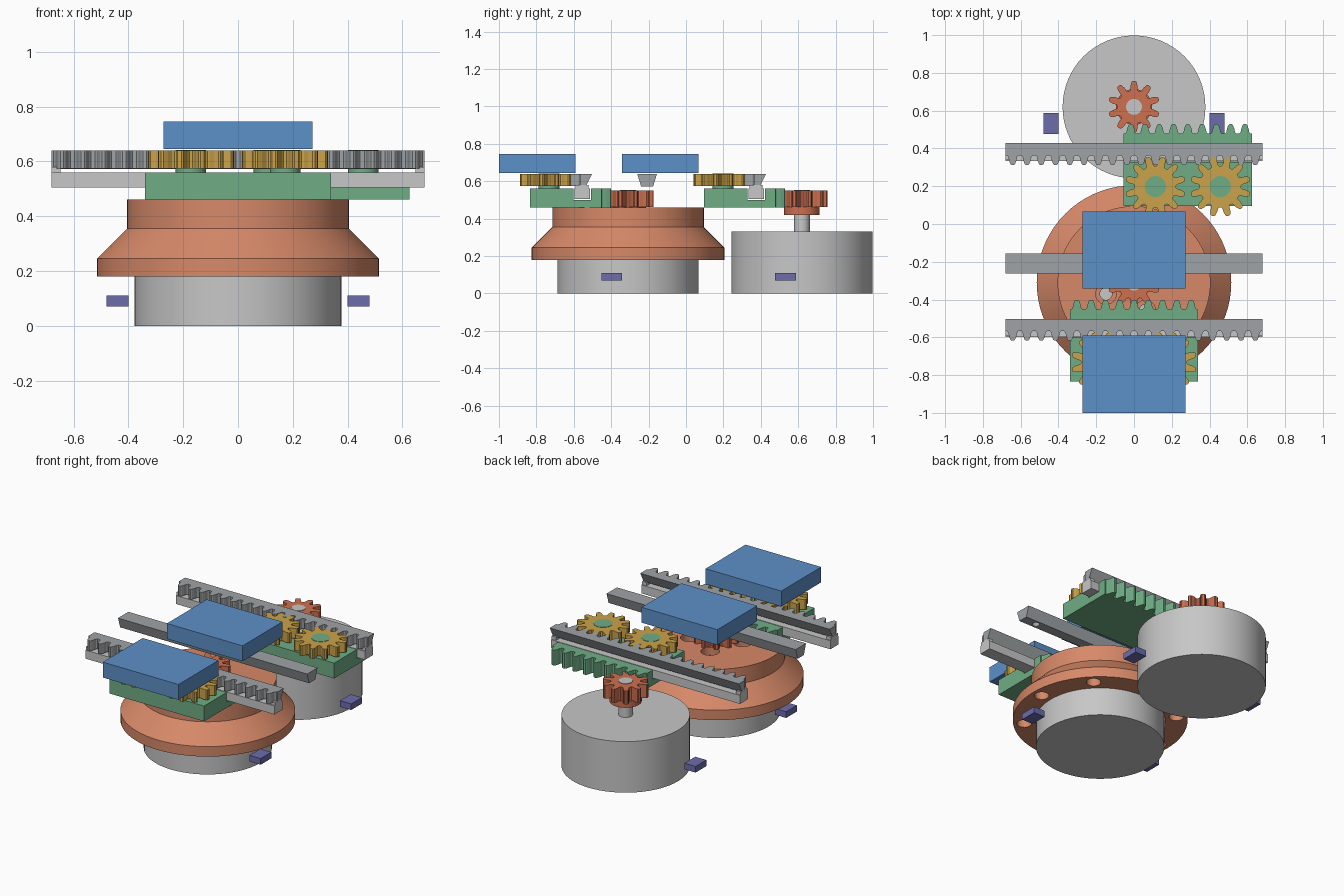
import bpy, bmesh
from math import cos, sin, pi, radians

cube = bpy.data.objects.get("Cube")
if cube:
    bpy.data.objects.remove(cube, do_unlink=True)


def material(name, rgb):
    m = bpy.data.materials.new(name)
    m.use_nodes = True
    m.diffuse_color = (*rgb, 1)
    m.node_tree.nodes["Principled BSDF"].inputs["Base Color"].default_value = (*rgb, 1)
    return m


BLUE = material("blue", (0.107, 0.28, 0.58))
ORANGE = material("orange", (0.68, 0.25, 0.14))
GREEN = material("green", (0.16, 0.42, 0.24))
GOLD = material("gold", (0.6, 0.37, 0.07))
RED = material("red", (0.61, 0.16, 0.08))
STEEL = material("steel grey", (0.35, 0.37, 0.385))
LIGHT = material("light grey", (0.57, 0.57, 0.57))
PURPLE = material("purple", (0.15, 0.15, 0.41))

PITCH = 0.072
MODULE = PITCH / pi


def finish(name, bm, mat):
    bmesh.ops.recalc_face_normals(bm, faces=bm.faces)
    mesh = bpy.data.meshes.new(name)
    bm.to_mesh(mesh)
    bm.free()
    ob = bpy.data.objects.new(name, mesh)
    bpy.context.collection.objects.link(ob)
    if mat:
        mesh.materials.append(mat)
    return ob


def smooth(ob):
    bpy.ops.object.select_all(action="DESELECT")
    ob.select_set(True)
    bpy.context.view_layer.objects.active = ob
    bpy.ops.object.shade_smooth_by_angle(angle=radians(30))


def prism(name, start, end, mat):
    """Solid between two matching outlines."""
    bm = bmesh.new()
    a = [bm.verts.new(p) for p in start]
    b = [bm.verts.new(p) for p in end]
    n = len(a)
    bm.faces.new(a)
    bm.faces.new(b[::-1])
    for i in range(n):
        bm.faces.new((a[i], a[(i + 1) % n], b[(i + 1) % n], b[i]))
    return finish(name, bm, mat)


def upright(name, outline, z0, z1, mat):
    return prism(name, [(x, y, z0) for x, y in outline], [(x, y, z1) for x, y in outline], mat)


def bar(name, section, x0, x1, mat):
    return prism(name, [(x0, y, z) for y, z in section], [(x1, y, z) for y, z in section], mat)


def box(name, x0, x1, y0, y1, z0, z1, mat):
    return bar(name, [(y0, z0), (y1, z0), (y1, z1), (y0, z1)], x0, x1, mat)


def cylinder(name, x, y, r, z0, z1, mat, n=64):
    ring = [(x + r * cos(2 * pi * i / n), y + r * sin(2 * pi * i / n)) for i in range(n)]
    ob = upright(name, ring, z0, z1, mat)
    smooth(ob)
    return ob


def lathe(name, x, y, profile, mat, n=72):
    bm = bmesh.new()
    rings = []
    for r, z in profile:
        rings.append([bm.verts.new((x + r * cos(2 * pi * i / n), y + r * sin(2 * pi * i / n), z))
                      for i in range(n)])
    for a, b in zip(rings, rings[1:]):
        for i in range(n):
            j = (i + 1) % n
            bm.faces.new((a[i], a[j], b[j], b[i]))
    bm.faces.new(rings[0])
    bm.faces.new(rings[-1])
    return finish(name, bm, mat)


def drill(ob, holes):
    """Cut round holes given as (x, y, radius, z0, z1)."""
    for x, y, r, z0, z1 in holes:
        cutter = cylinder("cutter", x, y, r, z0, z1, None, 24)
        cutter.hide_render = True
        mod = ob.modifiers.new("hole", "BOOLEAN")
        mod.operation = "DIFFERENCE"
        mod.solver = "EXACT"
        mod.object = cutter
        bpy.context.view_layer.objects.active = ob
        bpy.ops.object.modifier_apply(modifier=mod.name)
        bpy.data.objects.remove(cutter, do_unlink=True)


# Tooth shape: offset along the pitch, height from the pitch line in modules
TOOTH = [(-0.4, -1.2), (-0.31, -0.9), (-0.25, 0), (-0.16, 0.8), (-0.08, 1),
         (0.08, 1), (0.16, 0.8), (0.25, 0), (0.31, -0.9), (0.4, -1.2)]


def gear(name, x, y, teeth, z0, z1, mat, phase=0.0):
    radius = teeth * MODULE / 2
    outline = []
    for k in range(teeth):
        for t, h in TOOTH:
            a = phase + 2 * pi * (k + t) / teeth
            r = radius + h * MODULE
            outline.append((x + r * cos(a), y + r * sin(a)))
    return upright(name, outline, z0, z1, mat)


def rack_teeth(name, x0, x1, line, side, z0, z1, mat):
    """Row of teeth on a pitch line, pointing along side * y."""
    count = int((x1 - x0) / PITCH + 0.1)
    step = (x1 - x0) / count
    base = line - side * 1.6 * MODULE
    outline = [(x0, base)]
    for k in range(count):
        outline += [(x0 + (k + 0.5 + t) * step, line + side * h * MODULE) for t, h in TOOTH]
    outline.append((x1, base))
    return upright(name, outline, z0, z1, mat)


# Motors with shafts, side tabs and drive gears
for label, y in (("front", -0.31), ("rear", 0.62)):
    cylinder(label + "_motor", 0, y, 0.378, 0, 0.332, LIGHT)
    cylinder(label + "_shaft", 0, y, 0.042, 0.33, 0.553, LIGHT, 32)
    cylinder(label + "_gear_hub", 0, y, 0.095, 0.42, 0.462, RED, 40)
    gear(label + "_drive_gear", 0, y, 10, 0.462, 0.55, RED, pi / 2)
    for side, s in (("left", 1), ("right", -1)):
        box(label + "_" + side + "_tab", s * 0.40, s * 0.48, y - 0.143, y - 0.033, 0.07, 0.11, PURPLE)

# Flared housing around the front motor
housing = lathe("motor_housing", 0, -0.31,
                [(0.382, 0.334), (0.382, 0.18), (0.515, 0.18), (0.515, 0.245),
                 (0.405, 0.355), (0.405, 0.46)], ORANGE)
around = [pi / 4 * i for i in range(8)]
holes = [(0.45 * cos(a), -0.31 + 0.45 * sin(a), 0.043, 0.1, 0.25) for a in around]
for i in range(4):
    a = radians(202) + i * pi / 2
    px, py = 0.16 * cos(a), -0.31 + 0.16 * sin(a)
    holes += [(px, py, 0.055, 0.41, 0.5), (px, py, 0.032, 0.3, 0.5)]
drill(housing, holes)
smooth(housing)

# Two sliding carriages, each with pinions and an upper rack over a guide rail
for label, cx, y in (("front", 0, -0.31), ("rear", 0.285, 0.62)):
    x0, x1 = cx - 0.34, cx + 0.34
    line = y - 5 * MODULE
    back = line - 1.2 * MODULE
    g0, g1 = y - 0.292, y - 0.198
    bar(label + "_carriage", [(y - 0.525, 0.46), (back, 0.46), (back, 0.56), (g1, 0.56),
                              (g1, 0.5), (g0, 0.5), (g0, 0.56), (y - 0.525, 0.56)], x0, x1, GREEN)
    rack_teeth(label + "_carriage_teeth", x0, x1, line, 1, 0.46, 0.56, GREEN)
    gy = y - 0.422
    for side, s in (("left", 1), ("right", -1)):
        gx = cx + s * 0.172
        cylinder(label + "_" + side + "_pinion_post", gx, gy, 0.056, 0.555, 0.642, GREEN, 40)
        gear(label + "_" + side + "_pinion", gx, gy, 12, 0.574, 0.64, GOLD, pi / 12)
        box(label + "_" + side + "_rail_stop", s * 0.648, s * 0.68, g0 + 0.012, g1 - 0.012,
            0.55, 0.58, LIGHT)
    box(label + "_guide_rail", -0.68, 0.68, g0 + 0.005, g1 - 0.005, 0.505, 0.56, LIGHT)
    up = gy + 6 * MODULE
    rack_teeth(label + "_rack_teeth", -0.68, 0.68, up, -1, 0.574, 0.64, STEEL)
    root = up + 1.2 * MODULE
    bar(label + "_rack", [(root, 0.574), (y - 0.225, 0.574), (y - 0.192, 0.64), (root, 0.64)],
        -0.68, 0.68, STEEL)

# Plain middle rail with mounting holes below
rail = bar("middle_rail", [(-0.24, 0.572), (-0.176, 0.572), (-0.155, 0.64), (-0.261, 0.64)],
           -0.68, 0.68, STEEL)
drill(rail, [(x, -0.208, 0.022, 0.5, 0.62) for x in (-0.58, -0.09, 0.09, 0.58)])

# Blue top blocks
box("front_block", -0.272, 0.272, -1, -0.59, 0.645, 0.745, BLUE)
box("middle_block", -0.272, 0.272, -0.342, 0.067, 0.645, 0.745, BLUE)
